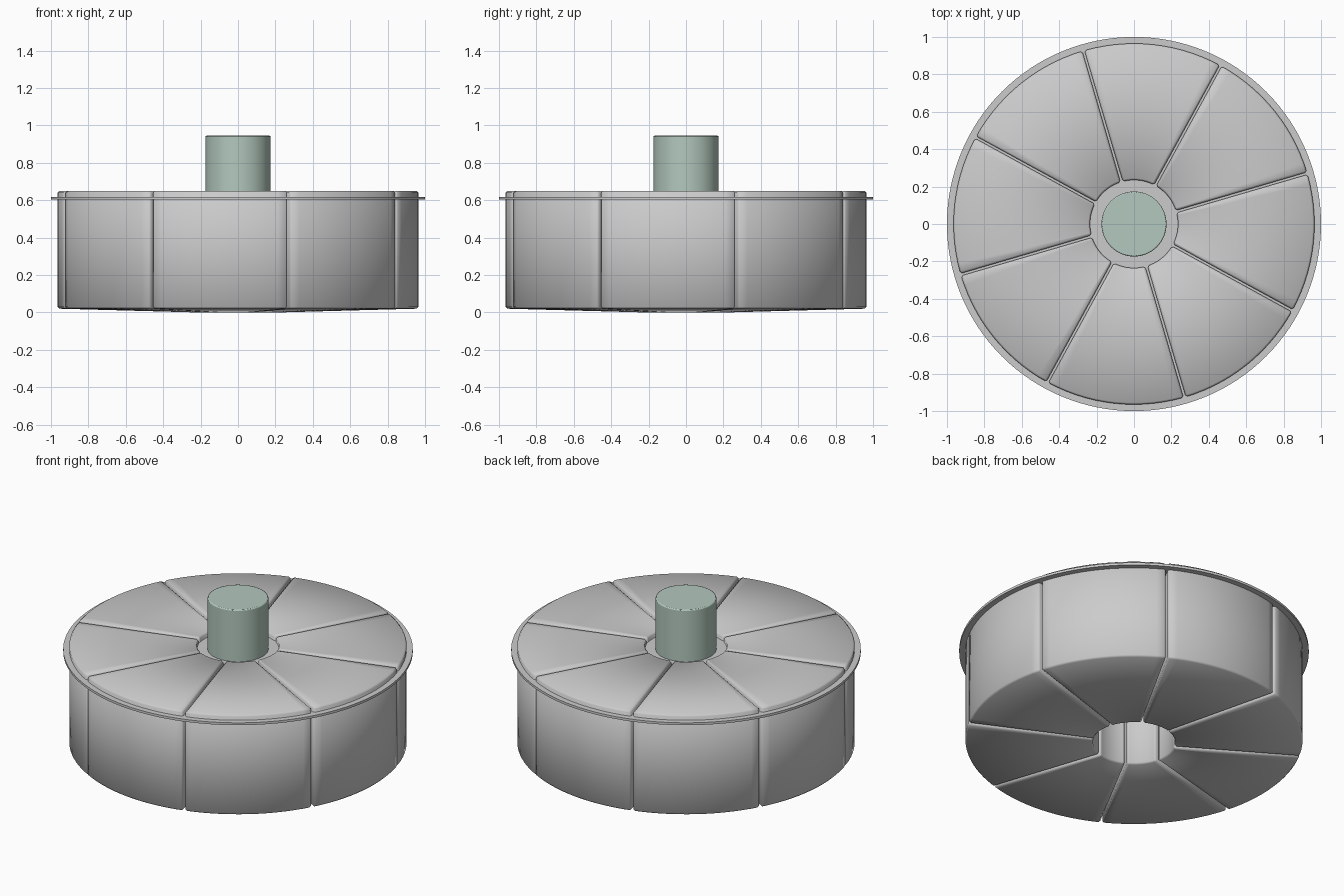
import bpy, bmesh, math

if "Cube" in bpy.data.objects:
    bpy.data.objects.remove(bpy.data.objects["Cube"])

BLADES = 8
GROOVE_ANGLE = math.radians(16.3)   # direction of the first groove
GAP = 0.012                         # groove width
STEPS = 14                          # arc divisions per segment


def bevel(obj, width, segments):
    m = obj.modifiers.new("edge_bevel", 'BEVEL')
    m.width = width
    m.segments = segments
    m.limit_method = 'ANGLE'
    m.angle_limit = math.radians(40)


def cylinder(name, radius, z0, z1, sides=96):
    bpy.ops.mesh.primitive_cylinder_add(vertices=sides, radius=radius, depth=z1 - z0,
                                        location=(0, 0, (z0 + z1) / 2))
    obj = bpy.context.object
    obj.name = name
    bpy.ops.object.shade_smooth_by_angle(angle=math.radians(35))
    return obj


# Wedge segment: radial cross-section swept between two grooves
profile = [(0.235, 0.0), (0.6, 0.01), (0.965, 0.02), (0.965, 0.65), (0.6, 0.65), (0.235, 0.65)]


def wedge_mesh():
    bm = bmesh.new()
    rings = []
    for i in range(STEPS + 1):
        ring = []
        for r, z in profile:
            trim = math.asin(GAP / 2 / r)
            a = GROOVE_ANGLE + trim + (math.tau / BLADES - 2 * trim) * i / STEPS
            ring.append(bm.verts.new((r * math.cos(a), r * math.sin(a), z)))
        rings.append(ring)
    n = len(profile)
    for a, b in zip(rings, rings[1:]):
        for k in range(n):
            j = (k + 1) % n
            bm.faces.new((a[k], a[j], b[j], b[k]))
    for ring in (rings[0], rings[-1]):
        bm.faces.new((ring[0], ring[1], ring[4], ring[5]))
        bm.faces.new((ring[1], ring[2], ring[3], ring[4]))
    bmesh.ops.recalc_face_normals(bm, faces=bm.faces)
    for f in bm.faces:
        f.smooth = True
    mesh = bpy.data.meshes.new("wedge_segment")
    bm.to_mesh(mesh)
    bm.free()
    return mesh


mesh = wedge_mesh()
for i in range(BLADES):
    wedge = bpy.data.objects.new(f"wedge_segment_{i + 1}", mesh)
    bpy.context.collection.objects.link(wedge)
    wedge.rotation_euler.z = math.tau * i / BLADES
    bevel(wedge, 0.01, 1)

# Thin carrier plate whose rim shows as the flange
cylinder("carrier_plate", 1.0, 0.603, 0.618, 128)

# Central shaft
shaft = cylinder("shaft", 0.174, 0.61, 0.945, 64)
bevel(shaft, 0.006, 2)
mat = bpy.data.materials.new("pale_green")
mat.diffuse_color = (0.45, 0.58, 0.51, 1)
mat.use_nodes = True
mat.node_tree.nodes["Principled BSDF"].inputs["Base Color"].default_value = mat.diffuse_color
shaft.data.materials.append(mat)
